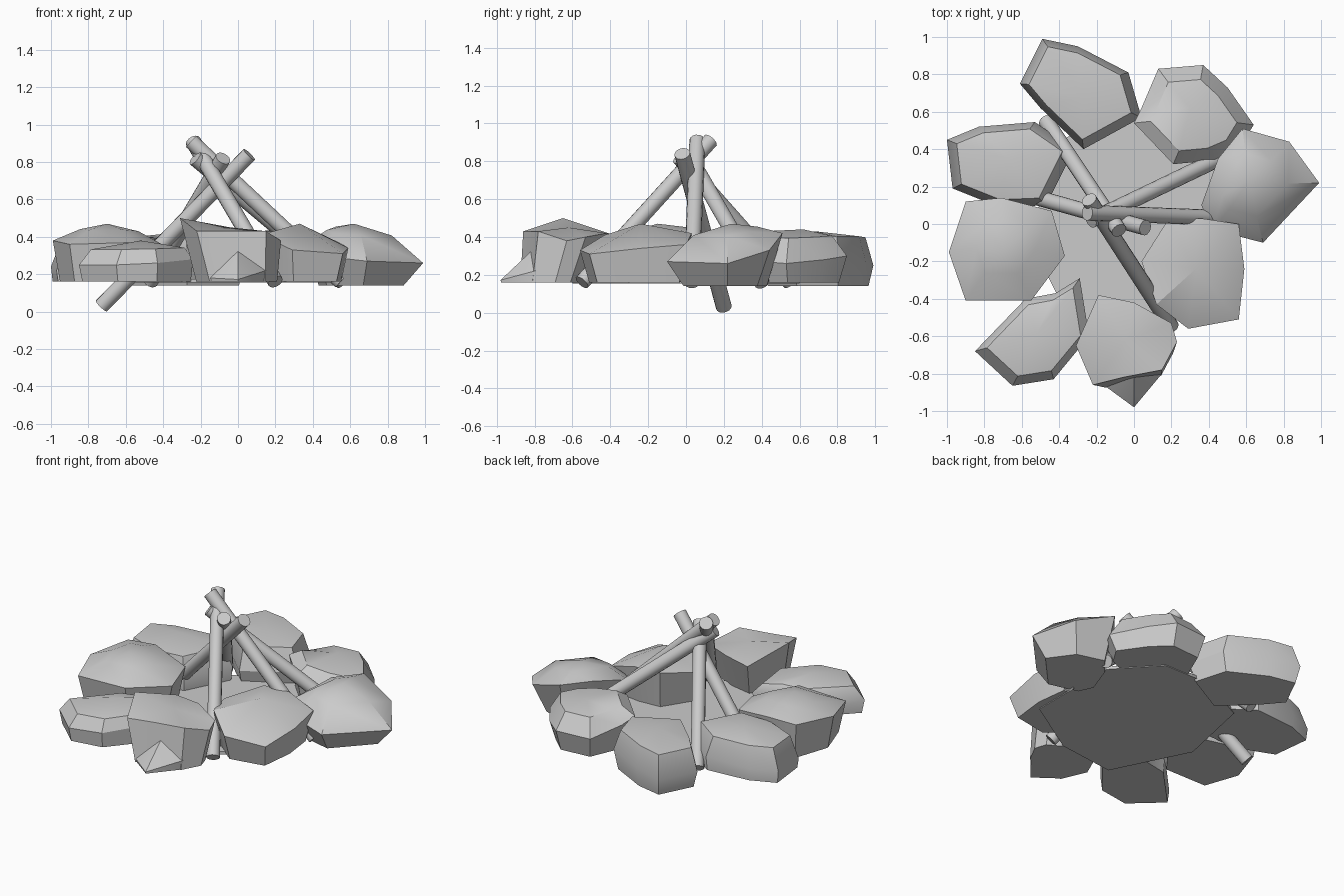
import bpy, bmesh
from mathutils import Vector

if "Cube" in bpy.data.objects:
    bpy.data.objects.remove(bpy.data.objects["Cube"])


def finish(bm, name, angle):
    bmesh.ops.recalc_face_normals(bm, faces=bm.faces)
    me = bpy.data.meshes.new(name)
    bm.to_mesh(me)
    bm.free()
    ob = bpy.data.objects.new(name, me)
    bpy.context.collection.objects.link(ob)
    bpy.ops.object.select_all(action='DESELECT')
    ob.select_set(True)
    bpy.context.view_layer.objects.active = ob
    bpy.ops.object.shade_smooth_by_angle(angle=angle)
    return ob


def rock(name, rim, top, base=0.9, shift=(0, 0), floor=0.16, peak=None):
    """Loft floor ring -> widest rim -> top ring (scale, height), closed by a cap or a peak."""
    bm = bmesh.new()
    rim = [Vector(p) for p in rim]
    c = sum(rim, Vector()) / len(rim)
    s, h = top
    floor_pts = [Vector((c.x + shift[0] + (p.x - c.x) * base,
                         c.y + shift[1] + (p.y - c.y) * base, floor)) for p in rim]
    rings = [floor_pts, rim]
    if s:
        rings.append([Vector((c.x + (p.x - c.x) * s, c.y + (p.y - c.y) * s,
                              h + (p.z - c.z) * 0.3)) for p in rim])
    rows = [[bm.verts.new(p) for p in r] for r in rings]
    n = len(rim)
    for a, b in zip(rows, rows[1:]):
        for i in range(n):
            j = (i + 1) % n
            bm.faces.new((a[i], a[j], b[j], b[i]))
    bm.faces.new(rows[0][::-1])
    if peak:
        v = bm.verts.new(peak)
        for i in range(n):
            bm.faces.new((rows[-1][i], rows[-1][(i + 1) % n], v))
    else:
        bm.faces.new(rows[-1])
    return finish(bm, name, 0.55)


def stick(name, top, foot, r=0.042):
    """Round log between two points."""
    a, b = Vector(top), Vector(foot)
    d = a - b
    bm = bmesh.new()
    bmesh.ops.create_cone(bm, cap_ends=True, segments=14, radius1=r, radius2=r, depth=d.length)
    q = Vector((0, 0, 1)).rotation_difference(d)
    for v in bm.verts:
        v.co = q @ v.co + (a + b) / 2
    return finish(bm, name, 0.6)


# ring of stones, clockwise from the back
rock("stone_back", [(-.49, .99, .25), (-.30, .95, .27), (-.03, .81, .27), (.04, .57, .26),
                    (-.27, .40, .25), (-.50, .62, .25), (-.61, .75, .25)],
     (.84, .40), base=.9, floor=.14, peak=(-.27, .68, .43))
rock("stone_back_right", [(.04, .62, .34), (.13, .83, .30), (.37, .85, .30), (.50, .73, .28),
                          (.64, .53, .26), (.56, .40, .27), (.42, .34, .32), (.21, .32, .38),
                          (.0, .54, .38)],
     (.72, .41), base=.85, peak=(.3, .62, .44))
rock("stone_right", [(.58, .51, .42), (.83, .44, .33), (.99, .22, .26), (.69, -.10, .27),
                     (.42, -.03, .30), (.36, .10, .36), (.45, .35, .42)],
     (.55, .43), base=.72, floor=.14, peak=(.62, .24, .47))
rock("stone_front_right", [(.36, .03, .42), (.56, .0, .36), (.59, -.24, .34), (.56, -.51, .31),
                           (.29, -.56, .33), (.12, -.43, .41), (.04, -.20, .38), (.18, .02, .42)],
     (0, 0), base=.85, peak=(.33, -.24, .47))
rock("stone_front", [(-.19, -.38, .41), (.0, -.42, .42), (.20, -.53, .40), (.23, -.63, .38),
                     (.15, -.78, .43), (-.06, -.82, .43), (-.22, -.86, .43), (-.31, -.65, .50)],
     (0, 0), base=.8, shift=(.03, -.06), peak=(-.04, -.62, .45))
rock("stone_front_toe", [(-.16, -.80, .20), (.14, -.76, .25), (.18, -.66, .26), (.15, -.80, .22),
                         (0, -.98, .172), (-.15, -.87, .18)],
     (0, 0), base=.98, peak=(.0, -.78, .36))
rock("stone_front_left", [(-.85, -.68, .25), (-.65, -.865, .25), (-.43, -.83, .26),
                          (-.24, -.60, .28), (-.29, -.29, .30), (-.42, -.37, .30), (-.58, -.40, .28)],
     (.82, .34), base=.95, peak=(-.52, -.58, .38))
rock("stone_left", [(-.90, .12, .40), (-.71, .14, .41), (-.44, .07, .36), (-.37, -.17, .34),
                    (-.55, -.41, .37), (-.90, -.41, .36), (-.99, -.15, .38)],
     (.5, .44), base=.87, peak=(-.70, -.15, .47))
rock("stone_back_left", [(-1, .45, .24), (-.83, .52, .24), (-.53, .545, .25), (-.32, .40, .27),
                         (-.47, .10, .26), (-.72, .09, .24), (-.97, .19, .22)],
     (.83, .38), base=.97, peak=(-.67, .35, .42))

# flat ash bed between the stones
bm = bmesh.new()
outline = [(-.44, .42), (-.1, .6), (.25, .6), (.5, .33), (.5, -.3), (.1, -.55), (-.3, -.6), (-.55, -.1)]
f = bm.faces.new([bm.verts.new((x, y, .155)) for x, y in outline])
top = bmesh.ops.extrude_face_region(bm, geom=[f])["geom"]
for v in top:
    if isinstance(v, bmesh.types.BMVert):
        v.co.z += .02
finish(bm, "ash_bed", 0.5)

# leaning logs
logs = [((.06, -.02, .84), (-.73, .20, .03)),
        ((-.08, -.035, .82), (-.47, .55, .16)),
        ((-.25, .06, .91), (.55, .03, .16)),
        ((-.23, .02, .82), (.56, .40, .16)),
        ((-.24, .13, .91), (.20, -.55, .16))]
for i, (a, b) in enumerate(logs):
    stick(f"log_{i + 1}", a, b)
